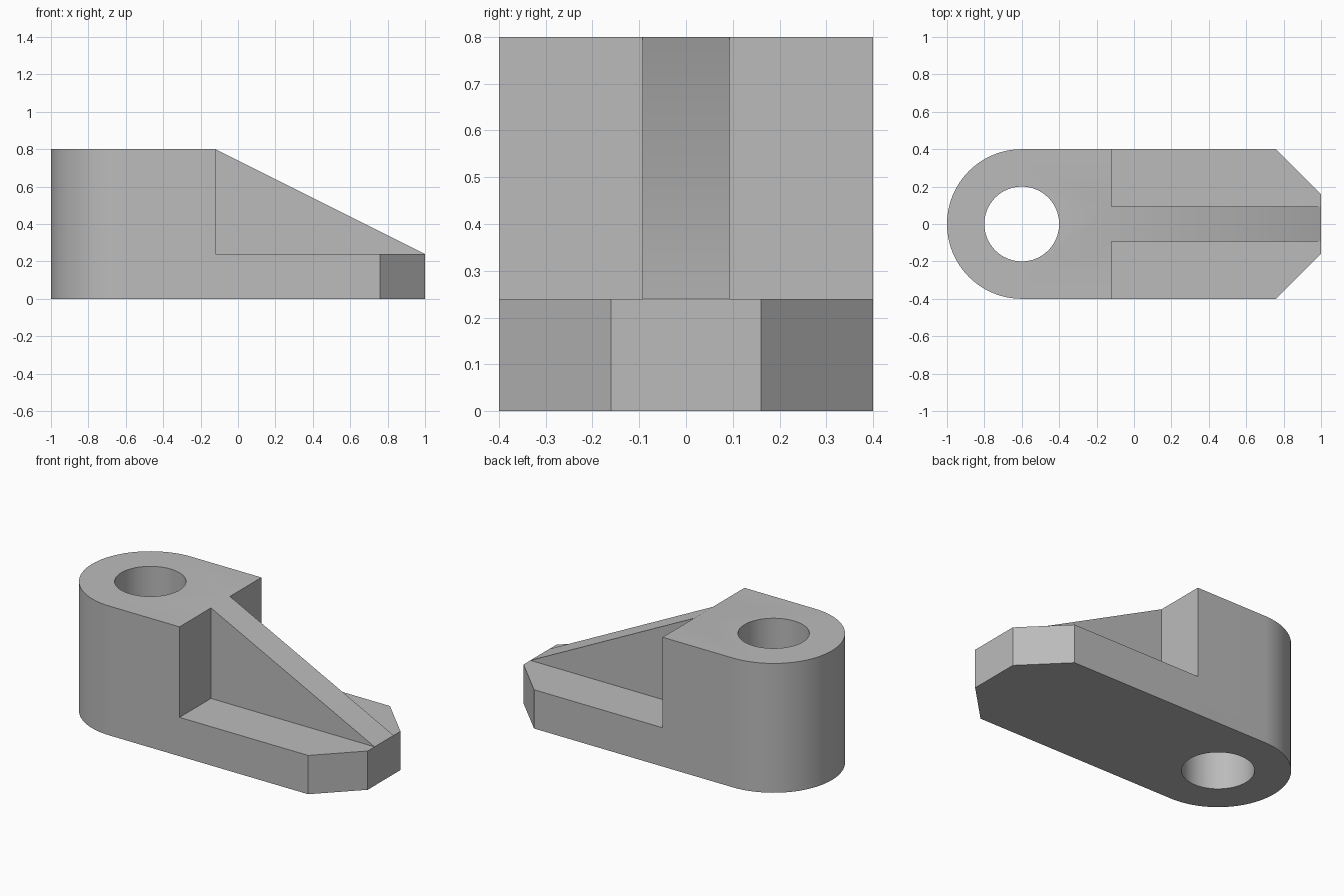
import bpy
import bmesh
from math import sin, cos, pi
from mathutils import Vector

cube = bpy.data.objects.get("Cube")
if cube:
    bpy.data.objects.remove(cube, do_unlink=True)

BOSS_X, BOSS_R, HOLE_R = -0.6, 0.4, 0.2
STEP_X, TIP_X = -0.12, 1.0
TOP_Z, PLATE_Z = 0.8, 0.24
RIB_Y = 0.093

grey = bpy.data.materials.new("plain grey")
grey.use_nodes = True
colour = (0.5, 0.5, 0.5, 1)
grey.diffuse_color = colour
grey.node_tree.nodes["Principled BSDF"].inputs["Base Color"].default_value = colour


def prism(name, points, direction):
    """Extrude a flat polygon into a solid."""
    bm = bmesh.new()
    face = bm.faces.new([bm.verts.new(p) for p in points])
    extruded = bmesh.ops.extrude_face_region(bm, geom=[face])["geom"]
    verts = [g for g in extruded if isinstance(g, bmesh.types.BMVert)]
    bmesh.ops.translate(bm, verts=verts, vec=Vector(direction))
    bmesh.ops.recalc_face_normals(bm, faces=bm.faces)
    mesh = bpy.data.meshes.new(name)
    bm.to_mesh(mesh)
    bm.free()
    mesh.materials.append(grey)
    obj = bpy.data.objects.new(name, mesh)
    bpy.context.collection.objects.link(obj)
    return obj


def arc(radius, start, end, steps, z):
    return [(BOSS_X + radius * cos(start + (end - start) * i / steps),
             radius * sin(start + (end - start) * i / steps), z)
            for i in range(steps + 1)]


def cut(target, cutter):
    """Subtract a cutter and discard it."""
    cutter.hide_render = True
    mod = target.modifiers.new("cut", "BOOLEAN")
    mod.operation = "DIFFERENCE"
    mod.solver = "EXACT"
    mod.object = cutter
    bpy.context.view_layer.objects.active = target
    bpy.ops.object.modifier_apply(modifier=mod.name)
    bpy.data.objects.remove(cutter, do_unlink=True)


# Full-height body: round boss end, chamfered tip
outline = arc(BOSS_R, pi / 2, 3 * pi / 2, 48, 0)
outline += [(0.76, -0.4, 0), (TIP_X, -0.16, 0), (TIP_X, 0.16, 0), (0.76, 0.4, 0)]
body = prism("bracket_body", outline, (0, 0, TOP_Z))

# Through hole in the boss
cut(body, prism("hole_cutter", arc(HOLE_R, 0, 2 * pi, 64, -0.1)[:-1], (0, 0, 1)))

# Sloping top of the rib
slope = (PLATE_Z - TOP_Z) / (TIP_X - STEP_X)
far_x = TIP_X + 0.2
profile = [(STEP_X, -0.5, TOP_Z), (far_x, -0.5, PLATE_Z + slope * 0.2),
           (far_x, -0.5, 1), (STEP_X, -0.5, 1)]
cut(body, prism("slope_cutter", profile, (0, 1, 0)))

# Pockets either side of the rib, above the base plate
for side in (-1, 1):
    pocket = [(STEP_X, side * RIB_Y, PLATE_Z), (far_x, side * RIB_Y, PLATE_Z),
              (far_x, side * 0.5, PLATE_Z), (STEP_X, side * 0.5, PLATE_Z)]
    cut(body, prism("pocket_cutter", pocket, (0, 0, 1)))

# Smooth round walls, keep hard edges
bpy.ops.object.select_all(action="DESELECT")
body.select_set(True)
bpy.context.view_layer.objects.active = body
bpy.ops.object.shade_smooth_by_angle(angle=pi / 6)
